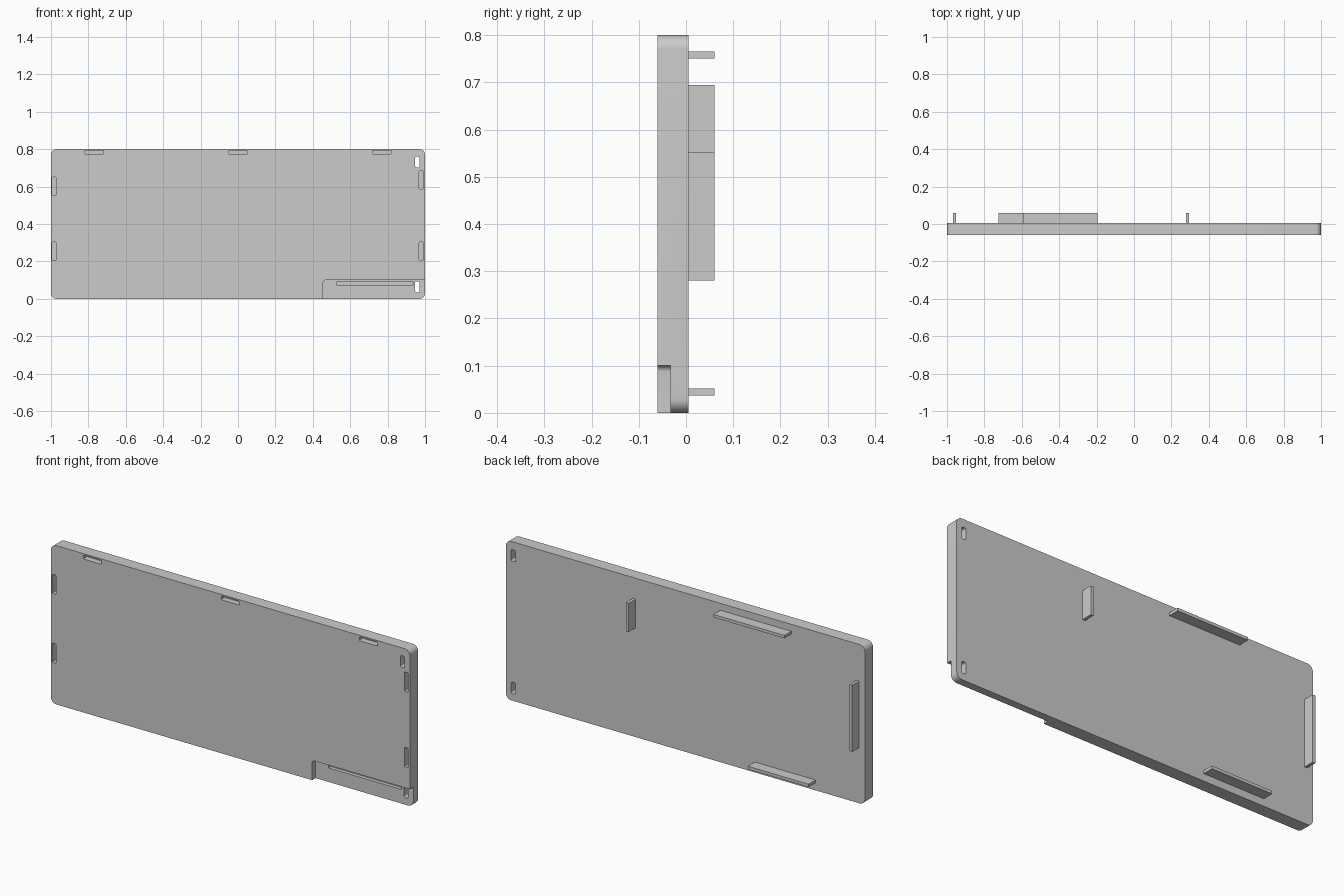
import bpy, bmesh, math

if "Cube" in bpy.data.objects:
    bpy.data.objects.remove(bpy.data.objects["Cube"])


def prism(name, x0, x1, y0, y1, z0, z1, r=0.0, seg=6):
    """Rounded rectangle in XZ, extruded from y0 to y1."""
    pts = []
    if r > 0:
        corners = [(x1 - r, z1 - r), (x0 + r, z1 - r), (x0 + r, z0 + r), (x1 - r, z0 + r)]
        for i, (cx, cz) in enumerate(corners):
            for k in range(seg + 1):
                a = math.pi / 2 * (i + k / seg)
                pts.append((cx + r * math.cos(a), cz + r * math.sin(a)))
    else:
        pts = [(x1, z1), (x0, z1), (x0, z0), (x1, z0)]
    bm = bmesh.new()
    face = bm.faces.new([bm.verts.new((x, y0, z)) for x, z in pts])
    new = bmesh.ops.extrude_face_region(bm, geom=[face])["geom"]
    verts = [g for g in new if isinstance(g, bmesh.types.BMVert)]
    bmesh.ops.translate(bm, verts=verts, vec=(0, y1 - y0, 0))
    bmesh.ops.recalc_face_normals(bm, faces=bm.faces)
    mesh = bpy.data.meshes.new(name)
    bm.to_mesh(mesh)
    bm.free()
    obj = bpy.data.objects.new(name, mesh)
    bpy.context.collection.objects.link(obj)
    return obj


FRONT, BACK, TIP = -0.06, 0.005, 0.06
LEDGE = -0.033          # recessed front surface of the corner notch
OUT = FRONT - 0.02      # cutters start in front of the panel

# Main panel
panel = prism("panel", -1, 1, FRONT, BACK, 0, 0.8, 0.03, 8)

# Corner notch, open at the bottom and right
cutters = [prism("notch_cutter", 0.455, 1.1, OUT, LEDGE, -0.1, 0.1, 0.013)]

# Blind clip pockets around the front edge, and the long one in the notch
pockets = [(x - 0.05, x + 0.05, 0.773, 0.793) for x in (-0.768, 0, 0.768)]
pockets += [(-0.994, -0.973, z, z + 0.097) for z in (0.206, 0.553)]
pockets += [(0.969, 0.99, z, z + 0.097) for z in (0.206, 0.586)]
for x0, x1, z0, z1 in pockets:
    cutters.append(prism("pocket_cutter", x0, x1, OUT, FRONT + 0.03, z0, z1, 0.004, 3))
cutters.append(prism("long_pocket_cutter", 0.527, 0.935, OUT, LEDGE + 0.018, 0.071, 0.092, 0.004, 3))

# Through slots on the right side
for z in (0.035, 0.702):
    cutters.append(prism("slot_cutter", 0.947, 0.971, OUT, BACK + 0.02, z, z + 0.058, 0.007, 4))

for c in cutters:
    c.hide_render = True
    mod = panel.modifiers.new("cut", "BOOLEAN")
    mod.operation = "DIFFERENCE"
    mod.solver = "EXACT"
    mod.object = c

# Bake the cuts and remove the cutters
deps = bpy.context.evaluated_depsgraph_get()
baked = bpy.data.meshes.new_from_object(panel.evaluated_get(deps))
panel.modifiers.clear()
panel.data = baked
for c in cutters:
    bpy.data.objects.remove(c, do_unlink=True)

bpy.ops.object.select_all(action="DESELECT")
panel.select_set(True)
bpy.context.view_layer.objects.active = panel
bpy.ops.object.shade_smooth_by_angle(angle=math.radians(30))

# Mounting tabs on the back
tabs = {
    "top_tab": (-0.59, -0.195, 0.75, 0.765),
    "bottom_tab": (-0.725, -0.387, 0.037, 0.052),
    "side_tab": (-0.968, -0.953, 0.28, 0.615),
    "middle_tab": (0.278, 0.293, 0.55, 0.694),
}
for name, (x0, x1, z0, z1) in tabs.items():
    prism(name, x0, x1, BACK - 0.002, TIP, z0, z1)
